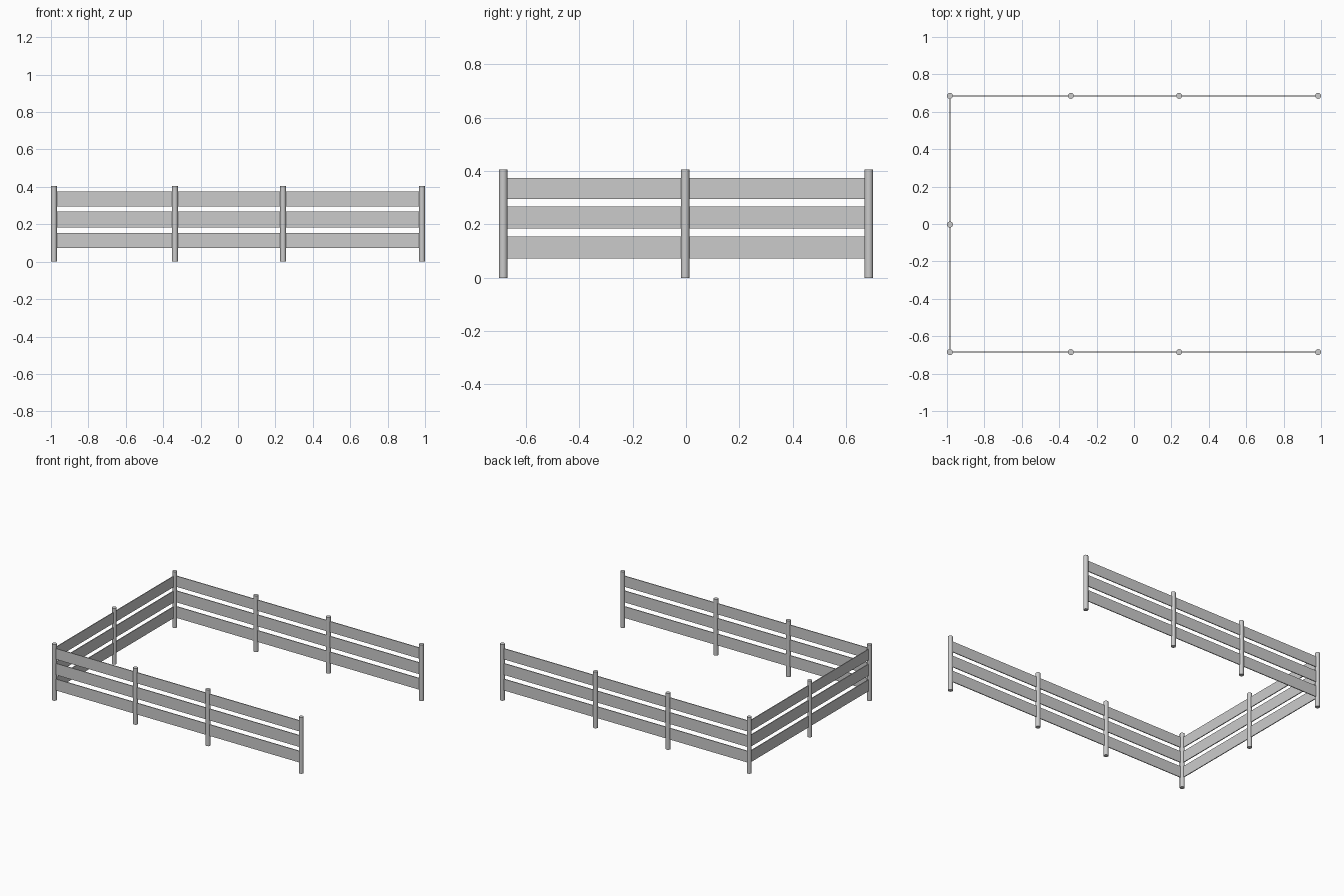
import bpy

if "Cube" in bpy.data.objects:
    bpy.data.objects.remove(bpy.data.objects["Cube"])

X, Y = 0.984, 0.685        # fence line half sizes
POST_R, POST_H = 0.016, 0.405
RAIL_T = 0.006
RAILS = [(0.072, 0.154), (0.184, 0.267), (0.296, 0.374)]  # bottom, top


def post(name, x, y):
    bpy.ops.mesh.primitive_cylinder_add(vertices=16, radius=POST_R, depth=POST_H,
                                        location=(x, y, POST_H / 2))
    ob = bpy.context.object
    ob.name = name
    bpy.ops.object.shade_smooth_by_angle()


def rail(name, x, y, z0, z1, sx, sy):
    bpy.ops.mesh.primitive_cube_add(size=1, location=(x, y, (z0 + z1) / 2))
    ob = bpy.context.object
    ob.name = name
    ob.scale = (sx, sy, z1 - z0)
    bpy.ops.object.transform_apply(location=False, rotation=False, scale=True)


# Long sides: four posts and three boards each
for side, y in (("front", -Y), ("back", Y)):
    for i, x in enumerate((-X, -0.337, 0.241, X)):
        post(f"{side}_post_{i + 1}", x, y)
    for i, (z0, z1) in enumerate(RAILS):
        rail(f"{side}_rail_{i + 1}", 0, y, z0, z1, 2 * X - 0.03, RAIL_T)

# Closed left end: middle post and three boards
post("left_middle_post", -X, -0.003)
for i, (z0, z1) in enumerate(RAILS):
    rail(f"left_rail_{i + 1}", -X, 0, z0, z1, RAIL_T, 2 * Y - 0.03)
